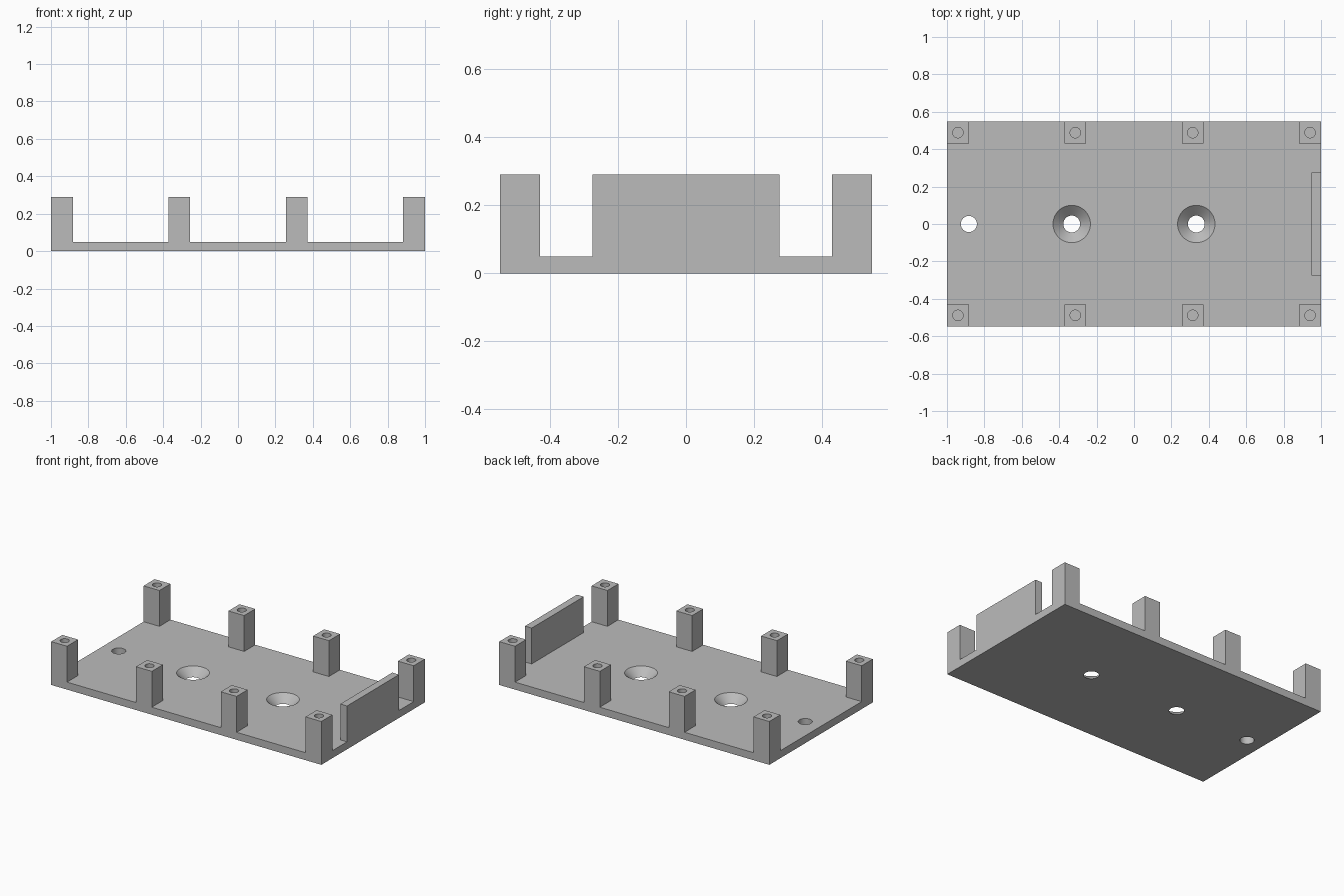
import bpy
import math

if "Cube" in bpy.data.objects:
    bpy.data.objects.remove(bpy.data.objects["Cube"], do_unlink=True)

HALF_X, HALF_Y = 1.0, 0.547
FLOOR, TOP = 0.05, 0.29
POST = 0.117

grey = bpy.data.materials.new("plain grey")
grey.use_nodes = True
colour = (0.5, 0.5, 0.5, 1)
grey.diffuse_color = colour
grey.node_tree.nodes["Principled BSDF"].inputs["Base Color"].default_value = colour


def box(name, low, high):
    """Box between two opposite corners."""
    centre = [(a + b) / 2 for a, b in zip(low, high)]
    bpy.ops.mesh.primitive_cube_add(size=1, location=centre)
    ob = bpy.context.object
    ob.name = name
    ob.scale = [b - a for a, b in zip(low, high)]
    bpy.ops.object.transform_apply(location=False, rotation=False, scale=True)
    ob.data.materials.append(grey)
    return ob


def drill(target, x, y, r_low, r_high, z_low, z_high):
    """Cut a straight or tapered round hole."""
    bpy.ops.mesh.primitive_cone_add(vertices=48, radius1=r_low, radius2=r_high,
                                    depth=z_high - z_low,
                                    location=(x, y, (z_low + z_high) / 2))
    cutter = bpy.context.object
    cutter.data.materials.append(grey)
    cutter.hide_render = True
    mod = target.modifiers.new("hole", "BOOLEAN")
    mod.operation = "DIFFERENCE"
    mod.solver = "EXACT"
    mod.object = cutter
    select(target)
    bpy.ops.object.modifier_apply(modifier=mod.name)
    bpy.data.objects.remove(cutter, do_unlink=True)


def select(ob):
    bpy.ops.object.select_all(action="DESELECT")
    ob.select_set(True)
    bpy.context.view_layer.objects.active = ob


def smooth(ob):
    select(ob)
    bpy.ops.object.shade_smooth_by_angle(angle=math.radians(30))


# Base plate with two countersunk holes and one plain hole
plate = box("base_plate", (-HALF_X, -HALF_Y, 0), (HALF_X, HALF_Y, FLOOR))
for x in (-0.333, 0.333):
    drill(plate, x, 0, 0.034, 0.111, -0.01, FLOOR + 0.01)
drill(plate, -0.883, 0, 0.043, 0.043, -0.01, FLOOR + 0.01)
smooth(plate)

# End wall
box("end_wall", (HALF_X - 0.05, -0.275, FLOOR), (HALF_X, 0.275, TOP))

# Screw posts: one drilled post, copied along both long edges
px, py = HALF_X - POST / 2, HALF_Y - POST / 2
post = box("screw_post", (-HALF_X, -HALF_Y, FLOOR), (-HALF_X + POST, -HALF_Y + POST, TOP))
drill(post, -px, -py, 0.028, 0.028, FLOOR - 0.01, TOP + 0.01)
smooth(post)
for side in (-1, 1):
    for i in range(4):
        if side == -1 and i == 0:
            continue
        twin = post.copy()
        twin.location.x = -px + i * 2 * px / 3
        twin.location.y = side * py
        bpy.context.collection.objects.link(twin)
